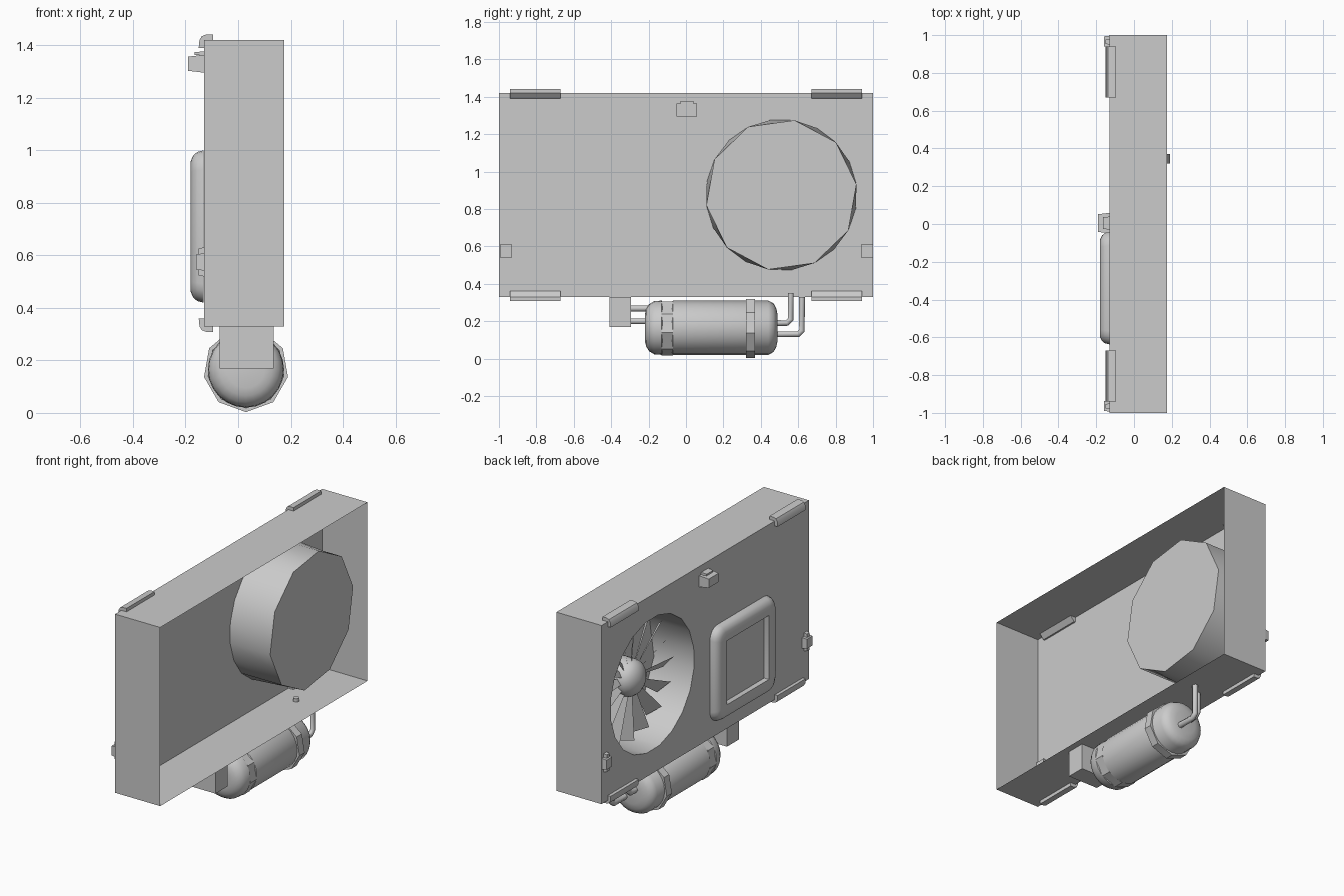
import bpy, bmesh, math
from mathutils import Vector

cube = bpy.data.objects.get("Cube")
if cube:
    bpy.data.objects.remove(cube)

grey = bpy.data.materials.new("plain_grey")
grey.use_nodes = True
tone = (0.6, 0.6, 0.6, 1)
grey.diffuse_color = tone
grey.node_tree.nodes["Principled BSDF"].inputs["Base Color"].default_value = tone

X_PANEL, X_OPEN, Z_LOW, Z_HIGH = -0.13, 0.175, 0.33, 1.42
Z_MID = (Z_LOW + Z_HIGH) / 2
FAN_Y, FAN_Z, FAN_R = 0.51, 0.875, 0.405


def finish(name, bm, smooth=None, recalc=True):
    """Turn a bmesh into a named object."""
    if recalc:
        bmesh.ops.recalc_face_normals(bm, faces=bm.faces[:])
    mesh = bpy.data.meshes.new(name)
    bm.to_mesh(mesh)
    bm.free()
    mesh.materials.append(grey)
    ob = bpy.data.objects.new(name, mesh)
    bpy.context.collection.objects.link(ob)
    if smooth:
        bpy.ops.object.select_all(action='DESELECT')
        ob.select_set(True)
        bpy.context.view_layer.objects.active = ob
        bpy.ops.object.shade_smooth_by_angle(angle=math.radians(smooth))
    return ob


def loft(name, rings, smooth=None, cap_start=True, cap_end=True):
    """Skin a list of equal length point rings."""
    bm = bmesh.new()
    vs = [[bm.verts.new(p) for p in ring] for ring in rings]
    n = len(vs[0])
    for a, b in zip(vs, vs[1:]):
        for i in range(n):
            j = (i + 1) % n
            bm.faces.new((a[i], a[j], b[j], b[i]))
    if cap_start:
        bm.faces.new(vs[0][::-1])
    if cap_end:
        bm.faces.new(vs[-1])
    return finish(name, bm, smooth)


def circle_x(x, r, n, phase=0.0):
    """Ring in the yz plane round the fan axis."""
    return [Vector((x, FAN_Y + r * math.cos(phase + math.tau * i / n),
                    FAN_Z + r * math.sin(phase + math.tau * i / n))) for i in range(n)]


def lathe_y(name, profile, n, smooth, cx=0.03, cz=0.165):
    """Revolve (y, radius) points round a lengthwise axis."""
    rings = [[(cx + r * math.sin(math.tau * i / n), y, cz - r * math.cos(math.tau * i / n))
              for i in range(n)] for y, r in profile]
    return loft(name, rings, smooth)


def block(name, lo, hi, taper=0.0):
    """Box whose -x face is drawn in by taper."""
    def rect(x, t):
        return [(x, lo[1] + t, lo[2] + t), (x, hi[1] - t, lo[2] + t),
                (x, hi[1] - t, hi[2] - t), (x, lo[1] + t, hi[2] - t)]
    return loft(name, [rect(hi[0], 0), rect(lo[0], taper)])


def pipe(name, points, radius=0.018):
    curve = bpy.data.curves.new(name, 'CURVE')
    curve.dimensions = '3D'
    curve.bevel_depth = radius
    curve.bevel_resolution = 1
    curve.use_fill_caps = True
    spline = curve.splines.new('POLY')
    spline.points.add(len(points) - 1)
    for sp, p in zip(spline.points, points):
        sp.co = (*p, 1)
    curve.materials.append(grey)
    ob = bpy.data.objects.new(name, curve)
    bpy.context.collection.objects.link(ob)


# Open tray: four thin walls
corners = [(-1, Z_LOW), (1, Z_LOW), (1, Z_HIGH), (-1, Z_HIGH)]
loft("case_walls", [[(x, y, z) for y, z in corners] for x in (X_PANEL, X_OPEN)],
     cap_start=False, cap_end=False)

# Face panel with a round fan opening
PHASE = math.radians(8)
mouth = circle_x(X_PANEL, FAN_R, 20, PHASE)
bm = bmesh.new()
edges = []
for loop in ([(X_PANEL, y, z) for y, z in corners], mouth):
    vs = [bm.verts.new(p) for p in loop]
    edges += [bm.edges.new((v, vs[i - 1])) for i, v in enumerate(vs)]
bmesh.ops.triangle_fill(bm, use_beauty=True, edges=edges)
finish("face_panel", bm)

# Fan drum: round mouth running to a ten sided closed end
end = circle_x(0.14, FAN_R, 20, PHASE)
for i in range(1, 20, 2):
    end[i] = (end[i - 1] + end[(i + 1) % 20]) / 2
loft("fan_drum", [mouth, end], 35, cap_start=False)

# Fan hub
dome = [(math.radians(a), 0.11) for a in (0, 20, 40, 60, 78, 88)]
rings = [circle_x(0.13, 0.11, 20)]
rings += [circle_x(0.02 - 0.08 * math.sin(a), r * math.cos(a), 20) for a, r in dome]
loft("fan_hub", rings, 40)

# Pitched blades
bm = bmesh.new()
BLADES, PITCH = 16, math.radians(40)
for k in range(BLADES):
    a = math.tau * (k + 0.3) / BLADES
    out = Vector((0, math.cos(a), math.sin(a)))
    side = Vector((math.sin(PITCH), -math.sin(a) * math.cos(PITCH), math.cos(a) * math.cos(PITCH)))
    hub = Vector((0.02, FAN_Y, FAN_Z))
    quad = [hub + out * r + side * w for r, w in
            ((0.09, -0.018), (0.37, -0.05), (0.37, 0.05), (0.09, 0.018))]
    bm.faces.new([bm.verts.new(p) for p in quad])
finish("fan_blades", bm, recalc=False)


# Hatch: rounded frame with a sunken square centre
def rounded(x, inset, radius, seg=5):
    ring = []
    for k, (sy, sz) in enumerate(((1, 1), (-1, 1), (-1, -1), (1, -1))):
        for s in range(seg):
            a = math.pi / 2 * (k + s / (seg - 1))
            ring.append((x, -0.34 + sy * (0.297 - inset - radius) + radius * math.cos(a),
                         0.71 + sz * (0.29 - inset - radius) + radius * math.sin(a)))
    return ring


loft("hatch", [rounded(-0.131, 0, 0.07), rounded(-0.155, 0.006, 0.07),
               rounded(-0.17, 0.018, 0.06), rounded(-0.18, 0.04, 0.045),
               rounded(-0.18, 0.095, 0.002), rounded(-0.148, 0.095, 0.002)],
     35, cap_start=False)

# Edge clips: one section, mirrored in height and length
section = [(-0.15, 1.39), (-0.147, 1.42), (-0.138, 1.435), (-0.122, 1.441),
           (-0.095, 1.441), (-0.095, 1.42), (-0.12, 1.39)]
for level, sz in (("upper", 1), ("lower", -1)):
    for place, sy in (("front", -1), ("rear", 1)):
        loft(f"{level}_{place}_clip",
             [[(x, sy * y, Z_MID + sz * (z - Z_MID)) for x, z in section]
              for y in (0.67, 0.94)], 35)

# Latches
block("top_latch", (-0.19, -0.05, 1.295), (-0.12, 0.06, 1.365), 0.008)
block("top_latch_tab", (-0.165, -0.03, 1.36), (-0.12, 0.04, 1.378), 0.004)
for place, sy in (("front", -1), ("rear", 1)):
    y = sy * 0.965
    block(f"{place}_latch", (-0.16, y - 0.03, 0.54), (-0.115, y + 0.034, 0.61), 0.006)
    block(f"{place}_latch_pin", (-0.15, y - 0.015, 0.52), (-0.13, y + 0.015, 0.63), 0.003)

# Compressor tank and its bands
lathe_y("tank", [(-0.22, 0.07), (-0.213, 0.1), (-0.198, 0.125), (-0.17, 0.142), (-0.13, 0.145),
                 (-0.125, 0.138), (-0.075, 0.138), (-0.07, 0.145), (0.44, 0.145),
                 (0.468, 0.13), (0.482, 0.105), (0.49, 0.07)], 24, 40)
lathe_y("rear_band", [(0.32, 0.162), (0.37, 0.162)], 9, None)
lathe_y("front_band", [(-0.13, 0.148), (-0.07, 0.148)], 9, None)

# Bracket block and pipework
block("bracket", (-0.07, -0.41, 0.17), (0.135, -0.295, Z_LOW))
for name, z in (("lower_link", 0.2), ("upper_link", 0.268)):
    pipe(name, [(0.03, -0.3, z), (0.03, -0.19, z)])
pipe("inner_pipe", [(0.0, 0.47, 0.19), (0.0, 0.54, 0.19), (0.0, 0.56, 0.21), (0.0, 0.56, 0.35)])
pipe("outer_pipe", [(0.07, 0.47, 0.13), (0.07, 0.6, 0.13), (0.07, 0.62, 0.15), (0.07, 0.62, Z_LOW)])
